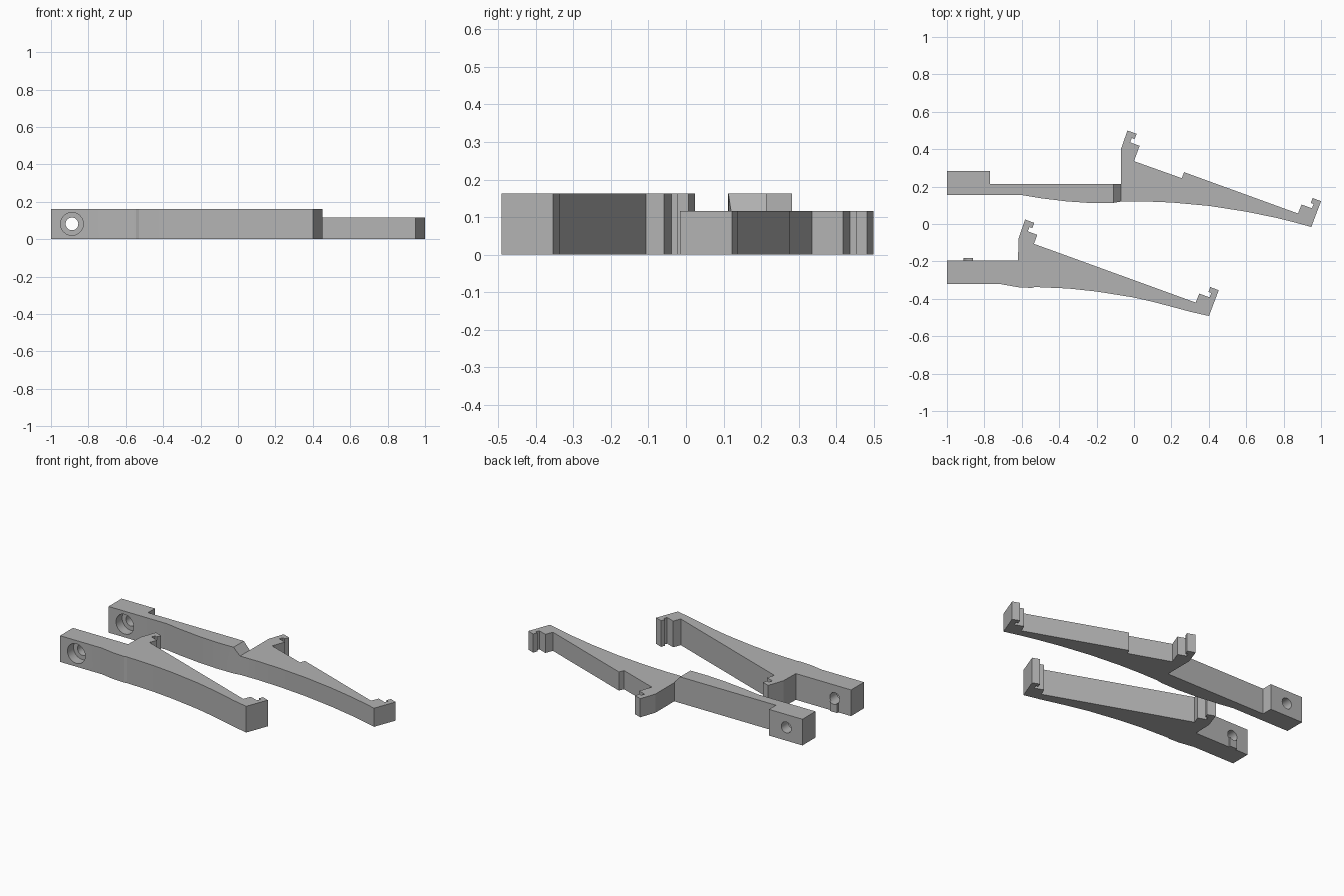
import bpy
import bmesh
import math
from mathutils import Matrix, Vector

cube = bpy.data.objects.get("Cube")
if cube:
    bpy.data.objects.remove(cube, do_unlink=True)

grey = bpy.data.materials.new("plain grey")
grey.use_nodes = True
colour = (0.45, 0.45, 0.45, 1)
grey.diffuse_color = colour
grey.node_tree.nodes["Principled BSDF"].inputs["Base Color"].default_value = colour

TALL, LOW = 0.163, 0.116
HOLE_X, HOLE_Z = -0.888, 0.082


def make_object(name, bm):
    bmesh.ops.recalc_face_normals(bm, faces=bm.faces)
    mesh = bpy.data.meshes.new(name)
    bm.to_mesh(mesh)
    bm.free()
    mesh.materials.append(grey)
    obj = bpy.data.objects.new(name, mesh)
    bpy.context.collection.objects.link(obj)
    return obj


def prism(name, points, offset):
    """Extrude a closed outline of 3D points along an offset."""
    bm = bmesh.new()
    face = bm.faces.new([bm.verts.new(p) for p in points])
    result = bmesh.ops.extrude_face_region(bm, geom=[face], use_keep_orig=True)
    moved = [v for v in result["geom"] if isinstance(v, bmesh.types.BMVert)]
    bmesh.ops.translate(bm, verts=moved, vec=Vector(offset))
    return make_object(name, bm)


def plan(name, outline, height):
    return prism(name, [(x, y, 0) for x, y in outline], (0, 0, height))


def cylinder_y(name, radius, y0, y1):
    bm = bmesh.new()
    place = Matrix.Translation((HOLE_X, (y0 + y1) / 2, HOLE_Z)) @ Matrix.Rotation(math.pi / 2, 4, "X")
    bmesh.ops.create_cone(bm, cap_ends=True, segments=32, radius1=radius,
                          radius2=radius, depth=y1 - y0, matrix=place)
    return make_object(name, bm)


def cut(obj, cutter):
    cutter.hide_render = True
    mod = obj.modifiers.new("cut", "BOOLEAN")
    mod.operation = "DIFFERENCE"
    mod.solver = "EXACT"
    mod.object = cutter
    bpy.context.view_layer.objects.active = obj
    bpy.ops.object.modifier_apply(modifier=mod.name)
    bpy.data.objects.remove(cutter, do_unlink=True)


def shift(points, dx=-0.547, dy=-0.476):
    return [(x + dx, y + dy) for x, y in points]


def drill(obj, front, depth=0.06):
    """Through hole with a wide counterbore on the front."""
    cut(obj, cylinder_y("bore", 0.034, front - 0.1, front + 0.3))
    cut(obj, cylinder_y("counterbore", 0.061, front - 0.1, front + depth))


# Clip outlines shared by both arms
upper_clip = [(-0.07, 0.4), (-0.035, 0.5), (0.014, 0.482), (0.003, 0.454),
              (-0.012, 0.46), (-0.021, 0.437), (0.03, 0.418)]
end_clip = [(0.877, 0.056), (0.896, 0.104), (0.951, 0.084), (0.96, 0.107),
            (0.945, 0.113), (0.955, 0.139), (1.0, 0.122), (0.948, -0.016)]

# Rear arm: raised mounting block, stepped down to a thinner bracket
rear_under = [(0.86, 0.008), (0.76, 0.033), (0.6, 0.066), (0.4, 0.097),
              (0.2, 0.115), (0.05, 0.121), (-0.07, 0.12), (-0.11, 0.113),
              (-0.23, 0.112), (-0.36, 0.121), (-0.5, 0.138), (-0.6, 0.155)]
rear = plan("rear_arm",
            [(-1, 0.155), (-1, 0.283), (-0.77, 0.283), (-0.77, 0.215), (-0.07, 0.215)]
            + upper_clip + [(0, 0.336), (0.255, 0.245), (0.268, 0.277)]
            + end_clip + rear_under, TALL)
step = [(-0.11, TALL), (-0.07, LOW), (1.2, LOW), (1.2, 0.3), (-0.11, 0.3)]
cut(rear, prism("step_cutter", [(x, -0.3, z) for x, z in step], (0, 1, 0)))
drill(rear, 0.155)

# Front arm: full height throughout
front_under = [(0.3, -0.469), (0.2, -0.442), (0.1, -0.416), (0, -0.393),
               (-0.2, -0.361), (-0.35, -0.345), (-0.53, -0.337),
               (-0.545, -0.342), (-0.62, -0.338), (-0.71, -0.322)]
front = plan("front_arm",
             [(-1, -0.322), (-1, -0.195), (-0.62, -0.195)] + shift(upper_clip)
             + [(-0.535, -0.106)] + shift(end_clip) + front_under, TALL)
drill(front, -0.322)

# Small rib under the hole on the back of the front arm
rib = plan("back_rib", [(-0.912, -0.196), (-0.862, -0.196),
                        (-0.862, -0.183), (-0.912, -0.183)], HOLE_Z)
cut(rib, cylinder_y("rib_bore", 0.034, -0.3, -0.1))

# Smooth the curved undersides and bores, keeping hard edges
for obj in (rear, front, rib):
    bpy.ops.object.select_all(action="DESELECT")
    obj.select_set(True)
    bpy.context.view_layer.objects.active = obj
    bpy.ops.object.shade_smooth_by_angle(angle=math.radians(14))
